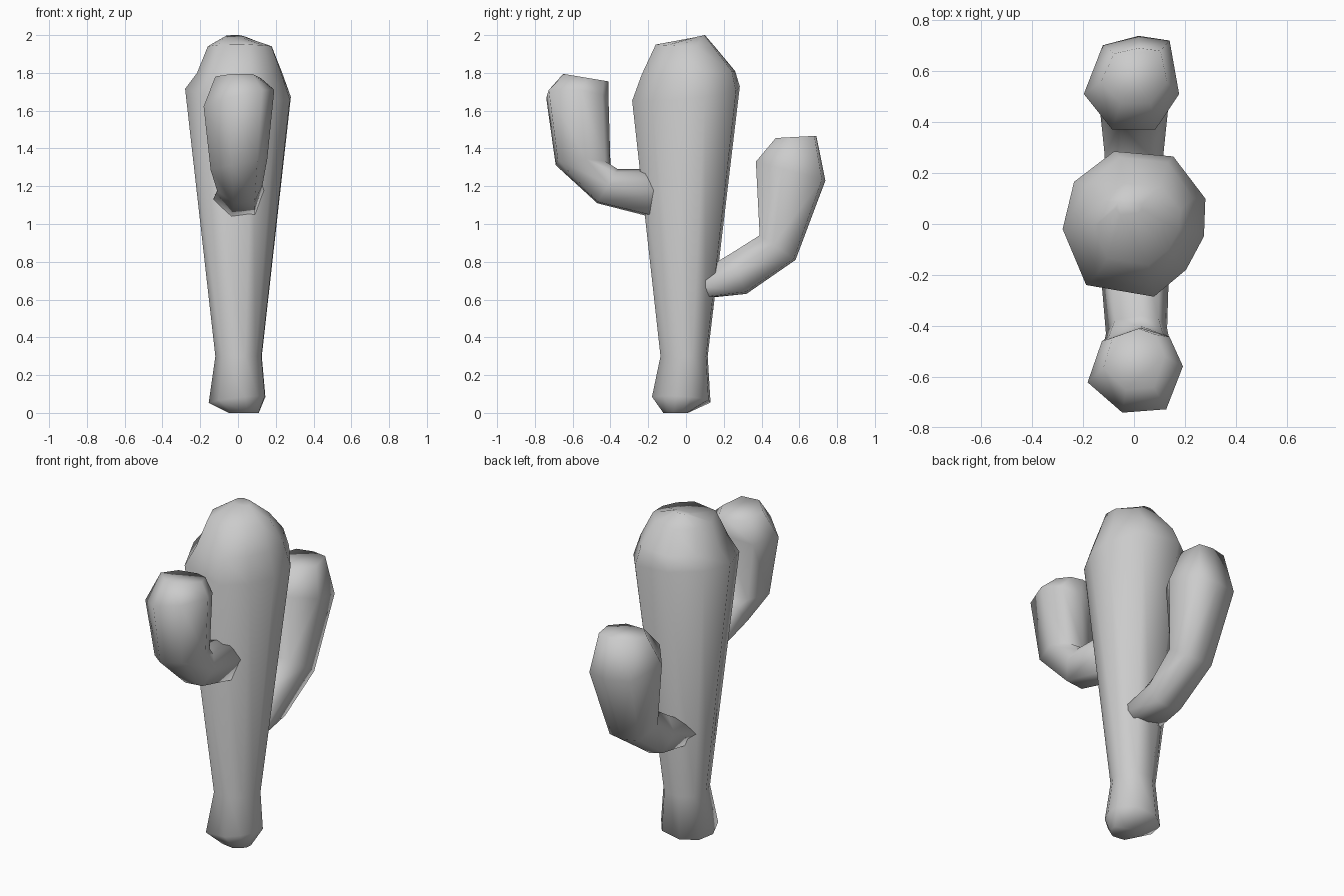
import bpy, bmesh

cube = bpy.data.objects.get("Cube")
if cube:
    bpy.data.objects.remove(cube, do_unlink=True)

grey = bpy.data.materials.new("plain grey")
grey.use_nodes = True
colour = (0.6, 0.6, 0.6, 1)
grey.diffuse_color = colour
grey.node_tree.nodes["Principled BSDF"].inputs["Base Color"].default_value = colour


def limb(name, profile, rings):
    """Loft a unit profile through rings: (y, z) of one edge, (y, z) of the other,
    half width, x centre, sideways slant."""
    bm = bmesh.new()
    loops = []
    for (ya, za), (yb, zb), width, cx, slant in rings:
        loop = []
        for u, v in profile:
            t = (v + 1) / 2
            dx = width * u
            loop.append(bm.verts.new((cx + dx, ya + (yb - ya) * t, za + (zb - za) * t + slant * dx)))
        loops.append(loop)
    for low, high in zip(loops, loops[1:]):
        for i in range(len(profile)):
            j = (i + 1) % len(profile)
            bm.faces.new((low[i], low[j], high[j], high[i]))
    bm.faces.new(loops[0][::-1])
    bm.faces.new(loops[-1])
    bmesh.ops.recalc_face_normals(bm, faces=bm.faces)
    for face in bm.faces:
        face.smooth = True
    mesh = bpy.data.meshes.new(name)
    bm.to_mesh(mesh)
    bm.free()
    mesh.materials.append(grey)
    obj = bpy.data.objects.new(name, mesh)
    bpy.context.collection.objects.link(obj)


# Trunk: flared foot, narrow waist, swelling to a rounded head
trunk_profile = [(-.28, 1), (.55, .93), (1, .35), (.98, -.17), (.73, -.63),
                 (.28, -1), (-.67, -.84), (-1, -.07), (-.84, .58)]
limb("trunk", trunk_profile, [
    ((-0.12, 0), (0.01, 0), 0.08, 0.03, 0),
    ((-0.18, 0.08), (0.13, 0.06), 0.15, -0.005, 0.12),
    ((-0.135, 0.3), (0.115, 0.3), 0.123, 0.003, 0),
    ((-0.285, 1.66), (0.285, 1.72), 0.28, 0, -0.1),
    ((-0.235, 1.79), (0.26, 1.81), 0.225, 0.008, 0),
    ((-0.16, 1.95), (0.16, 1.93), 0.17, 0.01, 0),
    ((0.03, 1.985), (0.1, 2.0), 0.05, -0.02, 0),
])

# Front arm: short elbow with an upright bulb
front_profile = [(.15, -1), (.72, -.8), (1, -.1), (.65, .92), (-.27, 1), (-1, .28), (-.7, -.7)]
limb("front_arm", front_profile, [
    ((-0.08, 1.29), (-0.08, 1.01), 0.14, 0, 0),
    ((-0.36, 1.29), (-0.47, 1.11), 0.12, 0.01, 0),
    ((-0.4, 1.31), (-0.69, 1.32), 0.15, 0.005, 0.2),
    ((-0.41, 1.65), (-0.74, 1.68), 0.187, 0.005, 0.25),
    ((-0.41, 1.755), (-0.65, 1.795), 0.12, 0, 0),
])

# Back arm: lower and longer, leaning outward
back_profile = [(-.4, -1), (.5, -1), (1, -.24), (.8, .9), (.15, 1), (-.6, .8), (-1, -.24)]
limb("back_arm", back_profile, [
    ((0.03, 0.72), (0.03, 0.6), 0.14, 0, 0),
    ((0.24, 0.845), (0.32, 0.63), 0.115, 0, 0),
    ((0.39, 0.94), (0.58, 0.81), 0.135, 0, 0),
    ((0.37, 1.33), (0.738, 1.23), 0.187, -0.01, 0),
    ((0.475, 1.455), (0.69, 1.467), 0.13, 0, 0),
])
